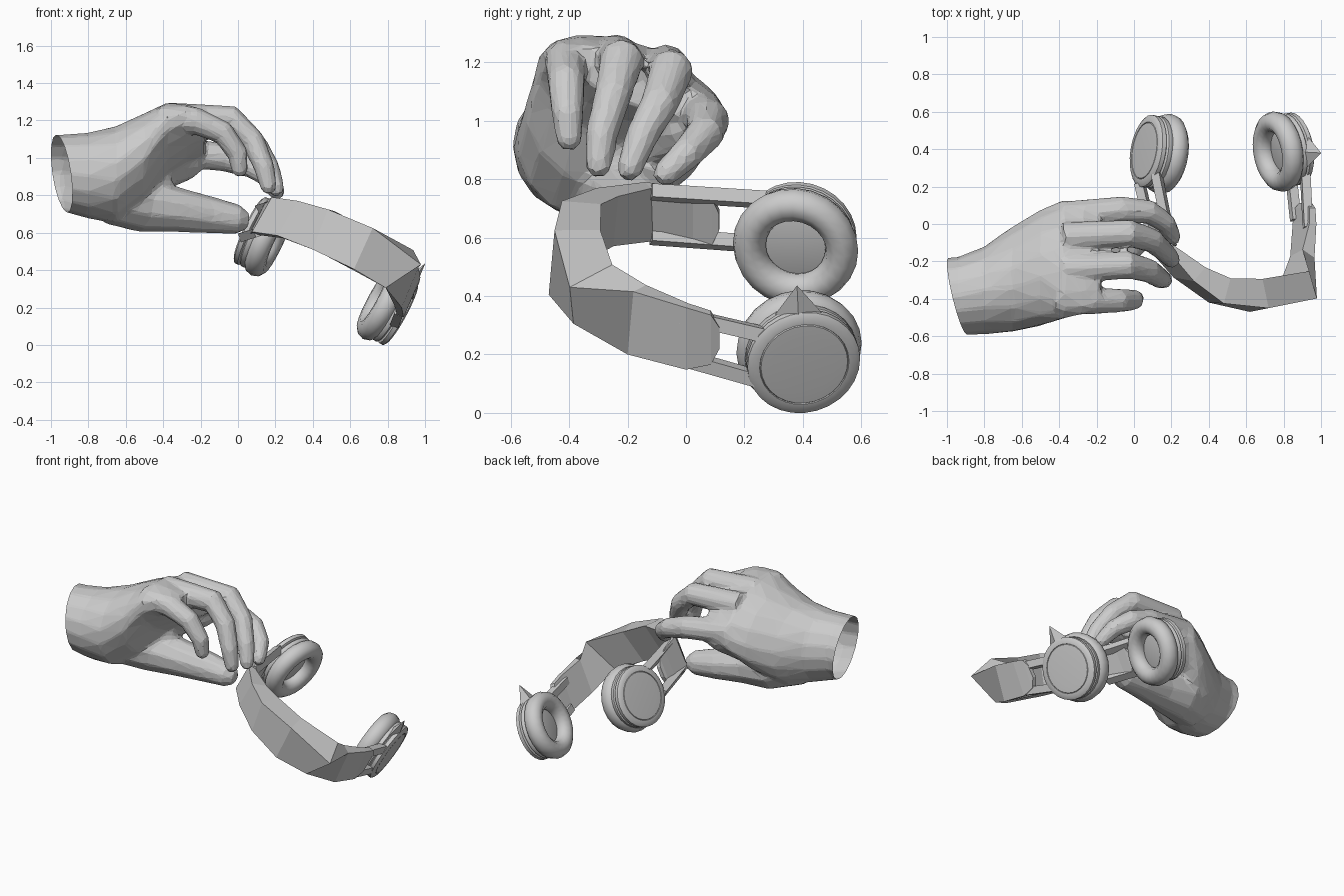
import bpy, bmesh, math
from mathutils import Vector as V

if "Cube" in bpy.data.objects:
    bpy.data.objects.remove(bpy.data.objects["Cube"])

grey = bpy.data.materials.new("plain grey")
grey.use_nodes = True
grey.diffuse_color = (0.6, 0.6, 0.6, 1)
grey.node_tree.nodes["Principled BSDF"].inputs["Base Color"].default_value = (0.6, 0.6, 0.6, 1)


def finish(bm, name):
    bmesh.ops.recalc_face_normals(bm, faces=bm.faces[:])
    mesh = bpy.data.meshes.new(name)
    bm.to_mesh(mesh)
    bm.free()
    mesh.materials.append(grey)
    ob = bpy.data.objects.new(name, mesh)
    bpy.context.collection.objects.link(ob)
    return ob


def loft(bm, rings, closed=False):
    """Skin a list of point rings; cap the ends unless the rings close up."""
    loops = [[bm.verts.new(p) for p in ring] for ring in rings]
    pairs = list(zip(loops, loops[1:]))
    if closed:
        pairs.append((loops[-1], loops[0]))
    else:
        bm.faces.new(loops[0])
        bm.faces.new(loops[-1])
    for a, b in pairs:
        for i in range(len(a)):
            j = (i + 1) % len(a)
            bm.faces.new((a[i], a[j], b[j], b[i]))


def circle(centre, a, b, sides):
    turns = [2 * math.pi * i / sides for i in range(sides)]
    return [centre + a * math.cos(t) + b * math.sin(t) for t in turns]


def axes(direction):
    a = direction.cross(V((0, 1, 0.01))).normalized()
    return a, direction.cross(a).normalized()


def tube(bm, path, radii, sides=10):
    """Tapered limb with a blunt rounded tip."""
    pts = [V(p) for p in path]
    end = (pts[-1] - pts[-2]).normalized()
    pts.append(pts[-1] + end * radii[-1] * 0.7)
    radii = list(radii) + [radii[-1] * 0.55]
    rings = []
    for i, p in enumerate(pts):
        d = (pts[min(i + 1, len(pts) - 1)] - pts[max(i - 1, 0)]).normalized()
        a, b = axes(d)
        rings.append(circle(p, a * radii[i], b * radii[i], sides))
    loft(bm, rings)


# Hand: palm and wrist as tilted ellipses (x, y, z, half width, half height, roll)
hand = bmesh.new()
palm = [(-1.1, -.40, .92, .21, .205, 0), (-.94, -.385, .92, .21, .205, 0),
        (-.8, -.355, .905, .235, .23, 0), (-.65, -.295, .91, .285, .26, -14),
        (-.5, -.235, .99, .32, .24, -18), (-.38, -.19, 1.09, .34, .175, -22),
        (-.27, -.18, 1.12, .325, .12, -22), (-.18, -.18, 1.135, .27, .075, -22)]
rings = []
for x, y, z, w, h, roll in palm:
    r = math.radians(roll)
    rings.append(circle(V((x, y, z)), V((0, math.cos(r), math.sin(r))) * w,
                        V((0, -math.sin(r), math.cos(r))) * h, 16))
loft(hand, rings)

# Heel of the palm and the web beside the thumb
tube(hand, [(-.62, -.17, .89), (-.42, -.06, .97), (-.26, .03, .985)], (.15, .15, .1))
tube(hand, [(-.65, -.24, .84), (-.5, -.18, .85), (-.43, -.16, .87)], (.18, .14, .1))

# Fingers from index to little, then thumb
fingers = [
    [(-.42, -.40, 1.20), (-.23, -.41, 1.20), (-.08, -.41, 1.135), (0, -.405, 1.02), (.01, -.40, .93)],
    [(-.38, -.24, 1.215), (-.03, -.22, 1.205), (.08, -.25, 1.09), (.14, -.29, .95), (.165, -.30, .84)],
    [(-.38, -.07, 1.18), (-.02, -.05, 1.17), (.10, -.09, 1.06), (.17, -.155, .94), (.205, -.195, .83)],
    [(-.38, .04, 1.04), (-.06, .075, 1.0), (.08, .065, .955), (.17, .005, .89), (.21, -.075, .815)],
]
for path in fingers:
    tube(hand, path, (.083, .075, .065, .056, .045))
tube(hand, [(-.68, -.28, .79), (-.5, -.19, .75), (-.34, -.17, .725), (-.15, -.13, .695), (.0, -.11, .67)],
     (.145, .15, .122, .1, .08))
hand_ob = finish(hand, "hand")

# Fuse the hand into one faceted skin
bpy.context.view_layer.objects.active = hand_ob
hand_ob.select_set(True)
fuse = hand_ob.modifiers.new("fuse", "REMESH")
fuse.mode = "VOXEL"
fuse.voxel_size = 0.014
relax = hand_ob.modifiers.new("relax", "SMOOTH")
relax.iterations = 5
facet = hand_ob.modifiers.new("facet", "DECIMATE")
facet.ratio = 0.07
for m in ("fuse", "relax", "facet"):
    bpy.ops.object.modifier_apply(modifier=m)

# Open slanted wrist
bm = bmesh.new()
bm.from_mesh(hand_ob.data)
bmesh.ops.bisect_plane(bm, geom=bm.verts[:] + bm.edges[:] + bm.faces[:], plane_co=(-.945, -.38, .92),
                       plane_no=(1, .24, .14), clear_inner=True)
for f in bm.faces:
    f.smooth = False
    f.material_index = 0
bm.to_mesh(hand_ob.data)
bm.free()

# Headband: lower edge, upper edge, thickness below and above
band = [((.085, .115, .635), (.115, .115, .695), .03, .03),
        ((.06, .09, .59), (.135, .09, .745), .035, .035),
        ((.06, .02, .59), (.15, .02, .77), .035, .035),
        ((.075, -.13, .605), (.18, -.14, .79), .04, .05),
        ((.21, -.285, .585), (.32, -.305, .77), .05, .10),
        ((.40, -.42, .51), (.48, -.425, .725), .06, .14),
        ((.62, -.47, .405), (.72, -.45, .625), .07, .16),
        ((.79, -.385, .305), (.978, -.398, .43), .06, .17),
        ((.875, -.2, .20), (.965, -.18, .415), .05, .08),
        ((.885, .0, .148), (.975, .0, .36), .04, .04),
        ((.89, .085, .165), (.97, .085, .335), .035, .035),
        ((.91, .115, .22), (.95, .115, .29), .03, .03)]
rings = []
for low, up, t_low, t_up in band:
    low, up = V(low), V(up)
    across = (up - low).normalized()
    inward = V((.53, .08, .46)) - (low + up) / 2
    inward = (inward - across * inward.dot(across)).normalized()
    rings.append([low, up, up + inward * t_up, low + inward * t_low])
bm = bmesh.new()
loft(bm, rings)
finish(bm, "headband")

# Paired rods joining the headband to each ear cup
rods = [((.20, -.12, .755), (.12, .27, .73)), ((.11, -.12, .605), (.03, .22, .58)),
        ((.93, -.02, .335), (.915, .28, .265)), ((.865, .02, .18), (.84, .25, .115))]
bm = bmesh.new()
for start, end in rods:
    s, e = V(start), V(end)
    a, b = axes((e - s).normalized())
    loft(bm, [circle(p, (a + b) * .024, (a - b) * .024, 4) for p in (s, e)])
finish(bm, "rods")


def ear_cup(side, centre, outward):
    centre, n = V(centre), V(outward).normalized()
    a, b = axes(n)
    # Ring cushion
    bm = bmesh.new()
    rings = []
    for i in range(24):
        t = 2 * math.pi * i / 24
        spoke = a * math.cos(t) + b * math.sin(t)
        rings.append(circle(centre + spoke * .16, spoke * .057, n * .06, 10))
    loft(bm, rings, closed=True)
    cushion = finish(bm, side + "_cushion")
    # Stepped shell with a shallow groove in its outer face
    bm = bmesh.new()
    profile = [(.15, .015), (.18, .03), (.195, .05), (.195, .07), (.183, .078), (.195, .085),
               (.195, .108), (.18, .118), (.155, .12), (.153, .116), (.15, .12), (.11, .122)]
    loft(bm, [circle(centre + n * h, a * r, b * r, 28) for r, h in profile])
    shell = finish(bm, side + "_shell")
    for ob in (cushion, shell):
        bpy.ops.object.select_all(action="DESELECT")
        ob.select_set(True)
        bpy.context.view_layer.objects.active = ob
        bpy.ops.object.shade_smooth_by_angle(angle=math.radians(40))


ear_cup("right", (.163, .375, .568), (-.89, .15, .42))
ear_cup("left", (.772, .387, .222), (.87, .15, -.47))

# Pointed tab on the left shell
bm = bmesh.new()
tip, base = V((1.0, .38, .435)), V((.93, .385, .34))
a, b = axes((tip - base).normalized())
loft(bm, [circle(base, a * .03, b * .08, 4), circle(tip, a * .001, b * .001, 4)])
finish(bm, "tab")
